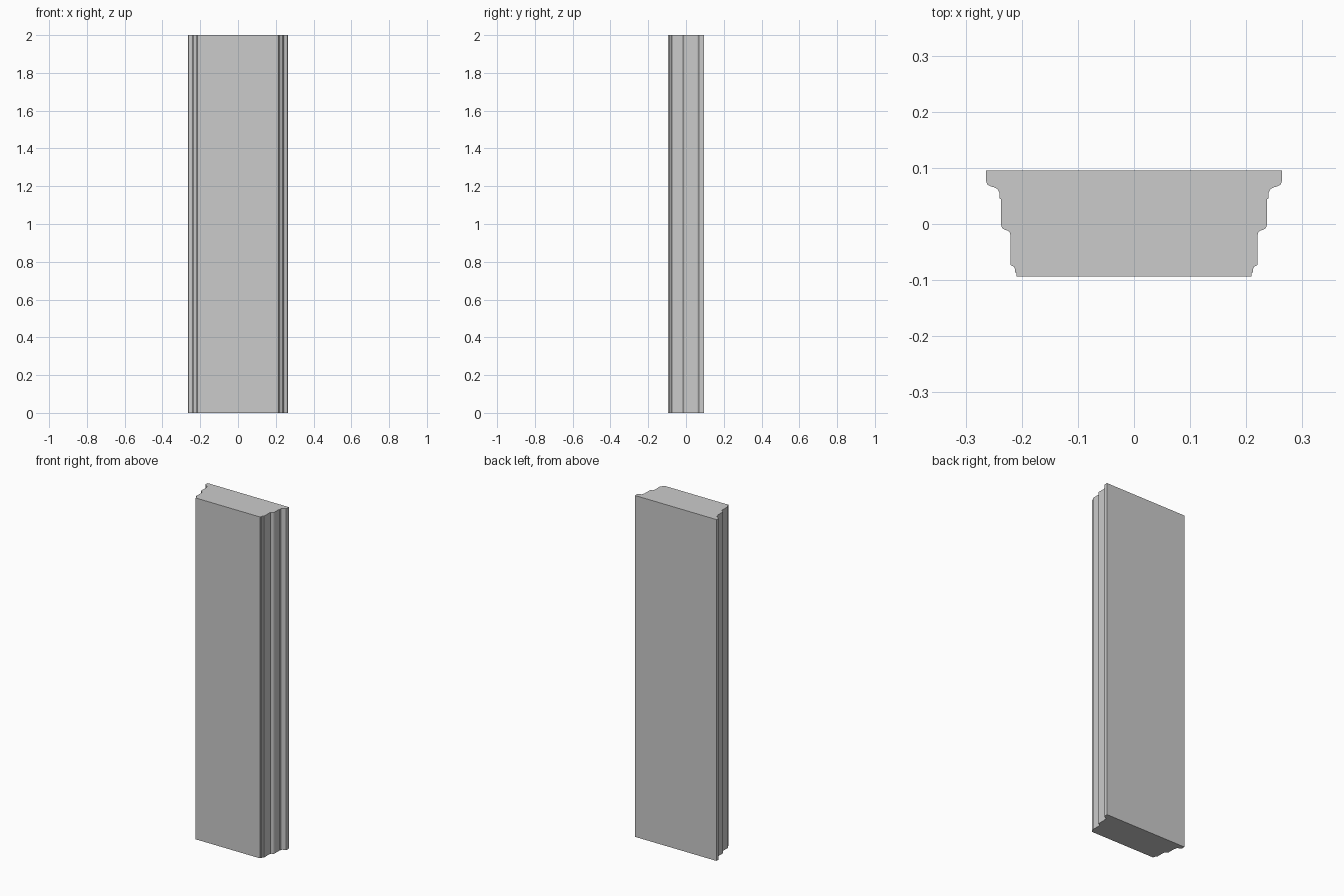
import bpy
import bmesh

cube = bpy.data.objects.get("Cube")
if cube:
    bpy.data.objects.remove(cube, do_unlink=True)

HEIGHT = 2.0

# Moulded edge of the half section, from back to front
edge = [
    (0.264, 0.095), (0.264, 0.077), (0.261, 0.070), (0.255, 0.067),
    (0.248, 0.065), (0.243, 0.062), (0.240, 0.056), (0.240, 0.046),
    (0.237, 0.044), (0.237, -0.002), (0.235, -0.007), (0.231, -0.010),
    (0.225, -0.012), (0.221, -0.016), (0.220, -0.022), (0.220, -0.073),
    (0.214, -0.076), (0.212, -0.080), (0.212, -0.086), (0.209, -0.088),
    (0.209, -0.094),
]
# Mirror it to close the section
section = edge + [(-x, y) for x, y in reversed(edge)]

# Extrude the section upwards
bm = bmesh.new()
base = bm.faces.new([bm.verts.new((x, y, 0)) for x, y in section])
top = bmesh.ops.extrude_face_region(bm, geom=[base], use_keep_orig=True)
bmesh.ops.translate(bm, vec=(0, 0, HEIGHT),
                    verts=[v for v in top["geom"] if isinstance(v, bmesh.types.BMVert)])
bmesh.ops.recalc_face_normals(bm, faces=bm.faces)
mesh = bpy.data.meshes.new("moulded_pilaster_shaft")
bm.to_mesh(mesh)
bm.free()

shaft = bpy.data.objects.new("moulded_pilaster_shaft", mesh)
bpy.context.collection.objects.link(shaft)

# Plain grey finish
grey = bpy.data.materials.new("light_grey")
grey.use_nodes = True
colour = (0.6, 0.6, 0.6, 1)
grey.diffuse_color = colour
grey.node_tree.nodes["Principled BSDF"].inputs["Base Color"].default_value = colour
mesh.materials.append(grey)
